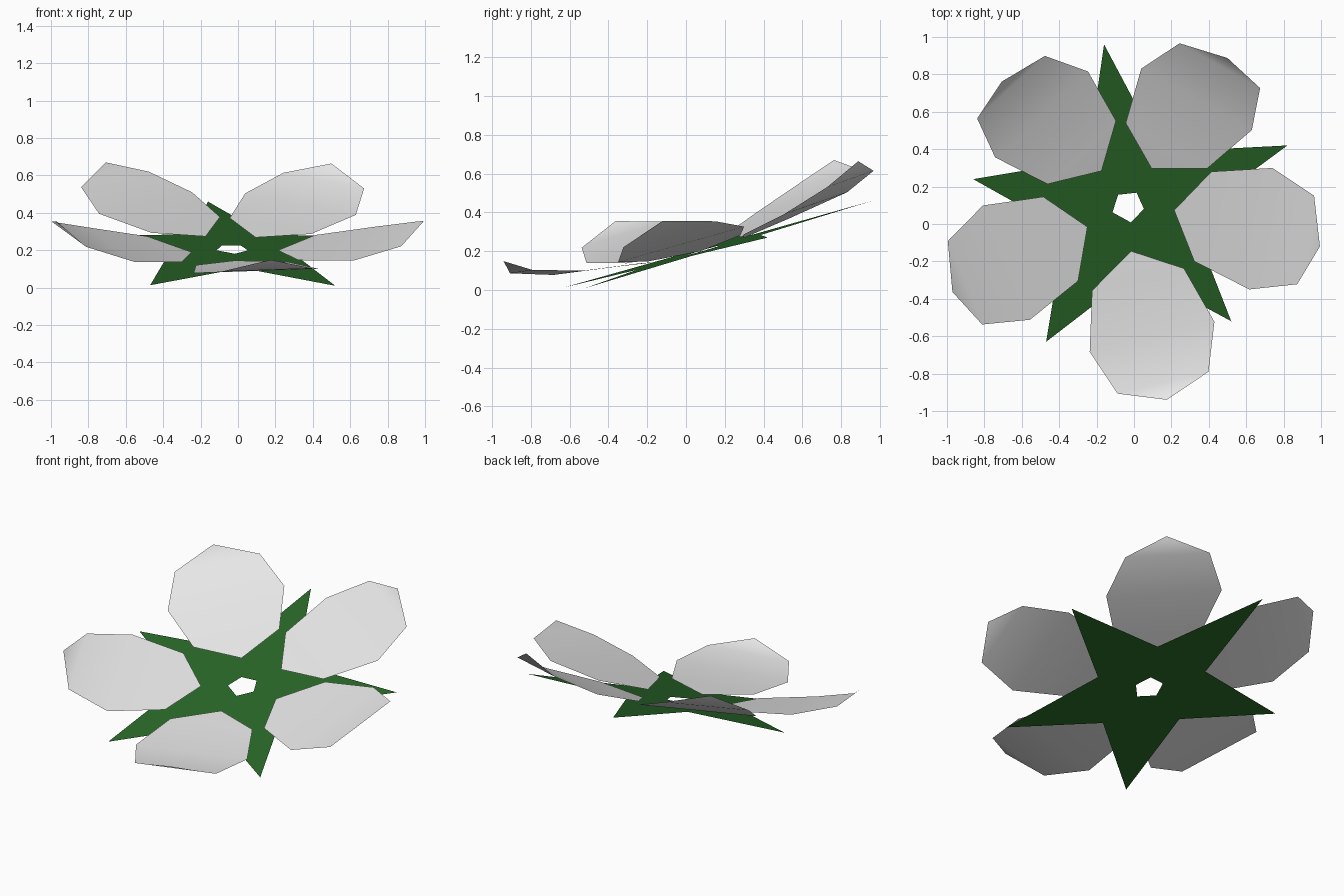
import bpy
import math
from mathutils import Matrix, Vector

cube = bpy.data.objects.get("Cube")
if cube:
    bpy.data.objects.remove(cube, do_unlink=True)


def make_material(name, color):
    mat = bpy.data.materials.new(name)
    mat.use_nodes = True
    mat.diffuse_color = color
    mat.node_tree.nodes["Principled BSDF"].inputs["Base Color"].default_value = color
    return mat


def make_object(name, verts, faces, mat, smooth=False):
    mesh = bpy.data.meshes.new(name)
    mesh.from_pydata(verts, [], faces)
    mesh.materials.append(mat)
    for poly in mesh.polygons:
        poly.use_smooth = smooth
    mesh.update()
    obj = bpy.data.objects.new(name, mesh)
    bpy.context.collection.objects.link(obj)
    return obj


green = make_material("leaf green", (0.021, 0.133, 0.021, 1))
white = make_material("petal white", (0.8, 0.8, 0.8, 1))

# Tilted flower plane: x across, y towards the raised back, z along its normal
center = Vector((-0.03, 0.095, 0.206))
normal = Vector((0.035, -0.288, 1)).normalized()
back = Vector((-0.097, 0.956, 0.278)).normalized()
across = back.cross(normal).normalized()
back = normal.cross(across)
frame = Matrix((across, back, normal)).transposed()


# Star of sepals with a pentagonal hole, all lying in the flower plane
def on_plane(x, y):
    z = center.z - (normal.x * (x - center.x) + normal.y * (y - center.y)) / normal.z
    return Vector((x, y, z))


tips = [on_plane(*p) for p in
        [(-0.16, 0.96), (-0.86, 0.24), (-0.47, -0.63), (0.52, -0.52), (0.82, 0.42)]]
notches = [center - 0.4 * (p - center) for p in tips]
hole = [center - 0.1 * (p - center) for p in tips]
star_faces = []
for i in range(5):
    a, b = (i + 2) % 5, (i + 3) % 5    # notches on either side of a tip
    star_faces.append((i, 5 + a, 5 + b))
    star_faces.append((5 + a, 10 + a, 10 + b, 5 + b))
star = make_object("sepal_star", tips + notches + hole, star_faces, green)

# Petal: bent octagon made of cross strips (along, half width, lift)
RADIUS = 0.64
rows = [(0.245, 0, 0.008), (0.40, 0.253, 0.036), (0.714, 0.343, 0.085),
        (0.955, 0.25, 0.16), (1.03, 0, 0.238)]
petal_faces = [(0, 1, 2), (2, 1, 3, 4), (4, 3, 5, 6), (6, 5, 7)]


def make_petal(name, angle, yaw):
    place = Matrix.Rotation(math.radians(angle), 3, 'Z') @ Vector((RADIUS, 0, 0))
    turn = Matrix.Rotation(math.radians(yaw), 3, 'Z')
    verts = []
    for along, half, lift in rows:
        for side in ((-1, 1) if half else (0,)):
            local = place + turn @ Vector((along - RADIUS, side * half, lift))
            verts.append(center + frame @ local)
    return make_object(name, verts, petal_faces, white, smooth=True)


make_petal("front_petal", -86, -82)
make_petal("left_petal", -14, -16)
make_petal("back_left_petal", 54, 54)
make_petal("back_right_petal", 125, 128)
make_petal("right_petal", 198, 196)
